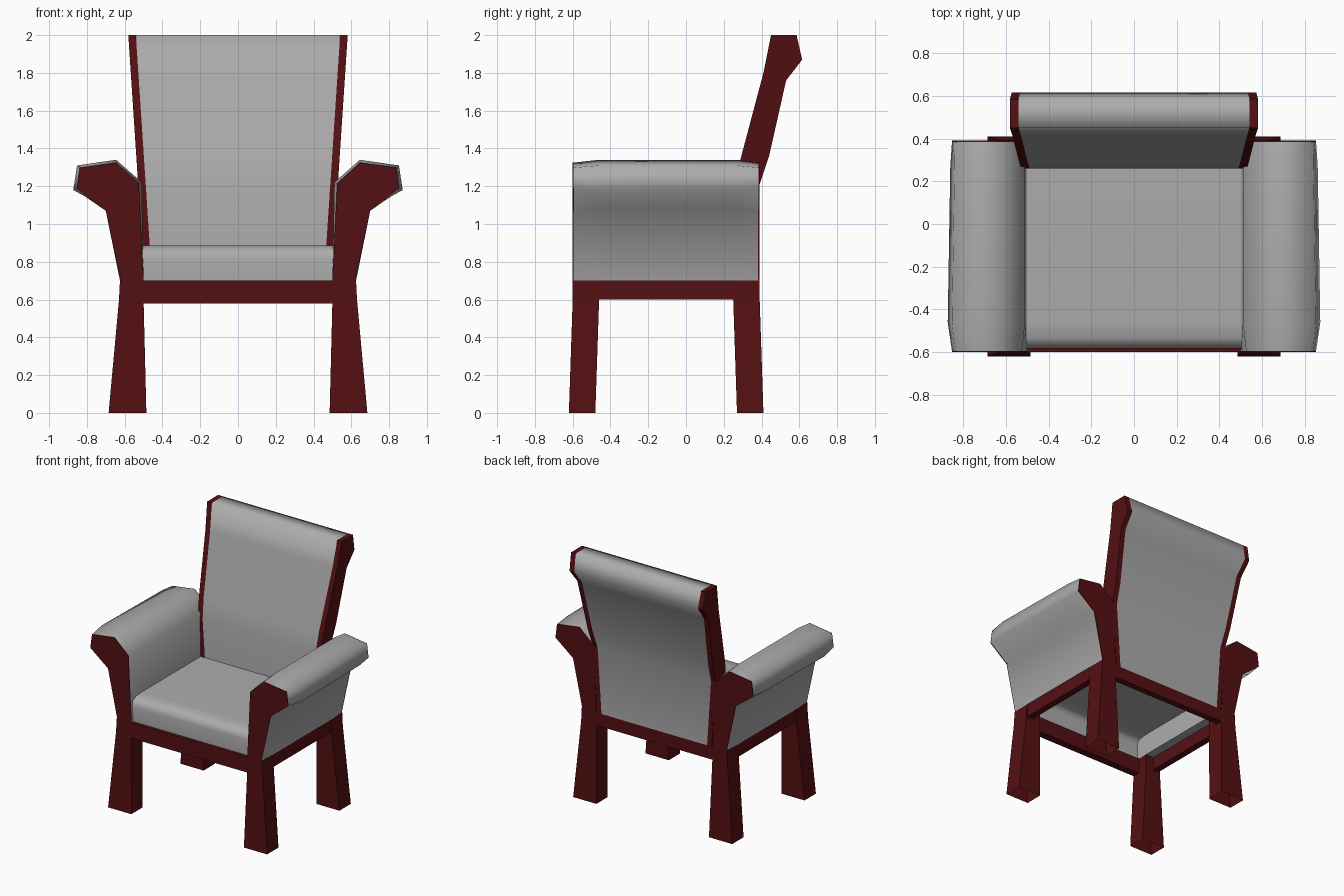
import bpy, bmesh, math

if "Cube" in bpy.data.objects:
    bpy.data.objects.remove(bpy.data.objects["Cube"])


def material(name, rgb):
    m = bpy.data.materials.new(name)
    m.diffuse_color = (*rgb, 1)
    m.use_nodes = True
    m.node_tree.nodes["Principled BSDF"].inputs["Base Color"].default_value = m.diffuse_color
    return m


RED = material("dark red wood", (0.088, 0.005, 0.006))
GREY = material("grey fabric", (0.42, 0.41, 0.41))


def loft(name, sections, mat, start=True, end=True, smooth=0):
    """Skin a row of matching closed loops, with optional end caps."""
    bm = bmesh.new()
    rings = [[bm.verts.new(p) for p in s] for s in sections]
    n = len(rings[0])
    for a, b in zip(rings, rings[1:]):
        for i in range(n):
            j = (i + 1) % n
            bm.faces.new((a[i], a[j], b[j], b[i]))
    if start:
        bm.faces.new(rings[0])
    if end:
        bm.faces.new(rings[-1])
    bmesh.ops.recalc_face_normals(bm, faces=bm.faces)
    me = bpy.data.meshes.new(name)
    bm.to_mesh(me)
    bm.free()
    me.materials.append(mat)
    ob = bpy.data.objects.new(name, me)
    bpy.context.collection.objects.link(ob)
    if smooth:
        bpy.ops.object.select_all(action='DESELECT')
        ob.select_set(True)
        bpy.context.view_layer.objects.active = ob
        bpy.ops.object.shade_smooth_by_angle(angle=math.radians(smooth))
    return ob


def rect(x0, x1, y0, y1, z):
    return [(x0, y0, z), (x1, y0, z), (x1, y1, z), (x0, y1, z)]


def box(name, x0, x1, y0, y1, z0, z1):
    loft(name, [rect(x0, x1, y0, y1, z0), rect(x0, x1, y0, y1, z1)], RED)


# Flared arm outlines (x, z): full size and the smaller one at the ends
ARM = [(0.50, 0.70), (0.51, 1.22), (0.645, 1.34), (0.852, 1.31),
       (0.872, 1.18), (0.70, 1.085), (0.625, 0.70)]
ARM_END = [(0.50, 0.70), (0.525, 1.215), (0.645, 1.325), (0.838, 1.298),
           (0.852, 1.19), (0.70, 1.07), (0.62, 0.70)]
ARM_REAR = [(x - 0.012 if x > 0.8 else x, z) for x, z in ARM]

for s, side in ((-1, "left"), (1, "right")):
    def at(profile, y):
        return [(s * x, y, z) for x, z in profile]

    # Tapered legs, hollow at the foot
    for end, y0, y1, dy in (("front", -0.60, -0.46, -0.02),
                            ("back", 0.25, 0.39, 0.02)):
        loft(f"{side}_{end}_leg",
             [rect(s * 0.485, s * 0.685, y0 + dy, y1 + dy, 0),
              rect(s * 0.50, s * 0.63, y0, y1, 0.60),
              rect(s * 0.50, s * 0.625, y0, y1, 0.70)], RED, start=False)
    # Padded arm and its wooden end panels
    loft(f"{side}_arm_pad", [at(ARM_END, -0.595), at(ARM, -0.46),
                             at(ARM_REAR, 0.27), at(ARM_END, 0.385)],
         GREY, False, False, 76)
    loft(f"{side}_arm_front_panel", [at(ARM_END, -0.60), at(ARM_END, -0.592)], RED)
    loft(f"{side}_arm_back_panel", [at(ARM_END, 0.382), at(ARM_END, 0.39)], RED)
    # Side rail
    box(f"{side}_rail", s * 0.57, s * 0.622, -0.47, 0.26, 0.60, 0.70)

# Front and back rails
box("front_rail", -0.51, 0.51, -0.60, -0.54, 0.58, 0.70)
box("back_rail", -0.51, 0.51, 0.34, 0.39, 0.60, 0.70)

# Seat cushion: a thin rolled shell (y, z)
SEAT = [(-0.575, 0.69), (-0.582, 0.82), (-0.572, 0.86), (-0.535, 0.882),
        (-0.46, 0.887), (0.30, 0.887), (0.30, 0.870), (-0.46, 0.870),
        (-0.53, 0.862), (-0.556, 0.845), (-0.562, 0.81), (-0.555, 0.69)]
loft("seat_cushion", [[(x, y, z) for y, z in SEAT] for x in (-0.512, 0.512)],
     GREY, smooth=60)

# Backrest with a rolled top (y, z), widening upward
BACK = [(0.26, 0.70), (0.26, 1.18), (0.285, 1.33), (0.41, 1.80), (0.45, 2.0),
        (0.585, 2.0), (0.615, 1.87), (0.53, 1.76), (0.44, 1.36),
        (0.39, 1.21), (0.39, 0.70)]


def back_slice(s, inset):
    return [(s * (0.495 + 0.066 * (z - 0.70) - inset), y, z) for y, z in BACK]


loft("backrest_pad", [back_slice(-1, 0.04), back_slice(1, 0.04)],
     GREY, False, False, 80)
for s, side in ((-1, "left"), (1, "right")):
    loft(f"{side}_back_post", [back_slice(s, 0.04), back_slice(s, 0)], RED)
